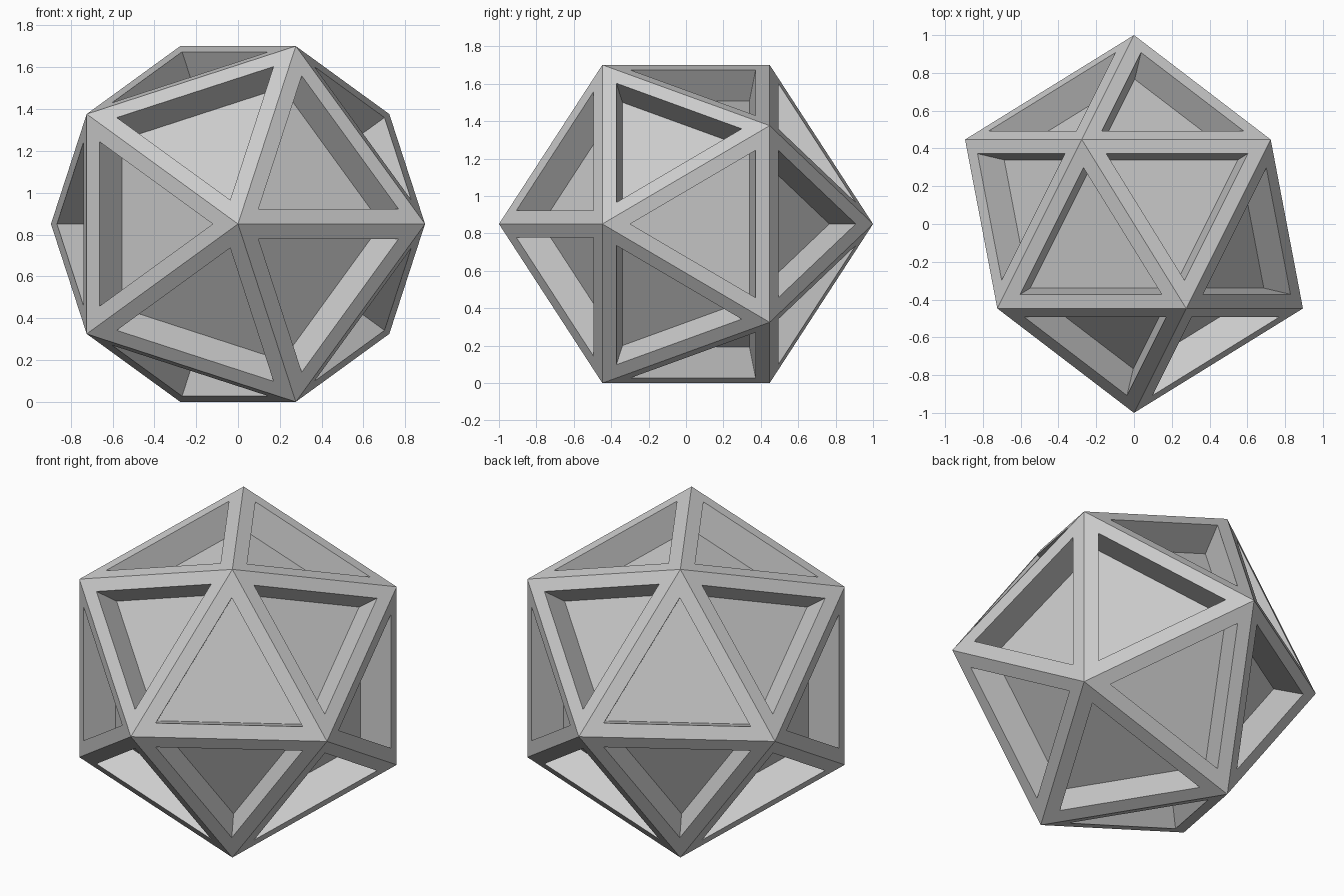
import bpy, bmesh
from math import radians
from mathutils import Matrix

if "Cube" in bpy.data.objects:
    bpy.data.objects.remove(bpy.data.objects["Cube"])

RIM = 0.076      # width of the frame around each face
DEPTH = 0.178    # how far each panel is sunk

bm = bmesh.new()
# 20-sided solid with its poles turned to front and back
bmesh.ops.create_icosphere(bm, subdivisions=1, radius=1.0)
bmesh.ops.rotate(bm, verts=bm.verts, matrix=Matrix.Rotation(radians(90), 3, 'X'))
bmesh.ops.translate(bm, verts=bm.verts, vec=(0, 0, max(v.co.z for v in bm.verts)))
bm.normal_update()

# flat frame on every face, then straight-walled sunken panels
panels = list(bm.faces)
bmesh.ops.inset_individual(bm, faces=panels, thickness=RIM, use_even_offset=True)
bm.normal_update()
normals = [f.normal.copy() for f in panels]
sunk = bmesh.ops.extrude_discrete_faces(bm, faces=panels)["faces"]
for f in sunk:
    n = f.normal.copy()
    bmesh.ops.translate(bm, verts=f.verts, vec=-n * DEPTH)
bmesh.ops.recalc_face_normals(bm, faces=bm.faces)

mesh = bpy.data.meshes.new("panelled_icosahedron")
bm.to_mesh(mesh)
bm.free()
obj = bpy.data.objects.new("panelled_icosahedron", mesh)
bpy.context.collection.objects.link(obj)
